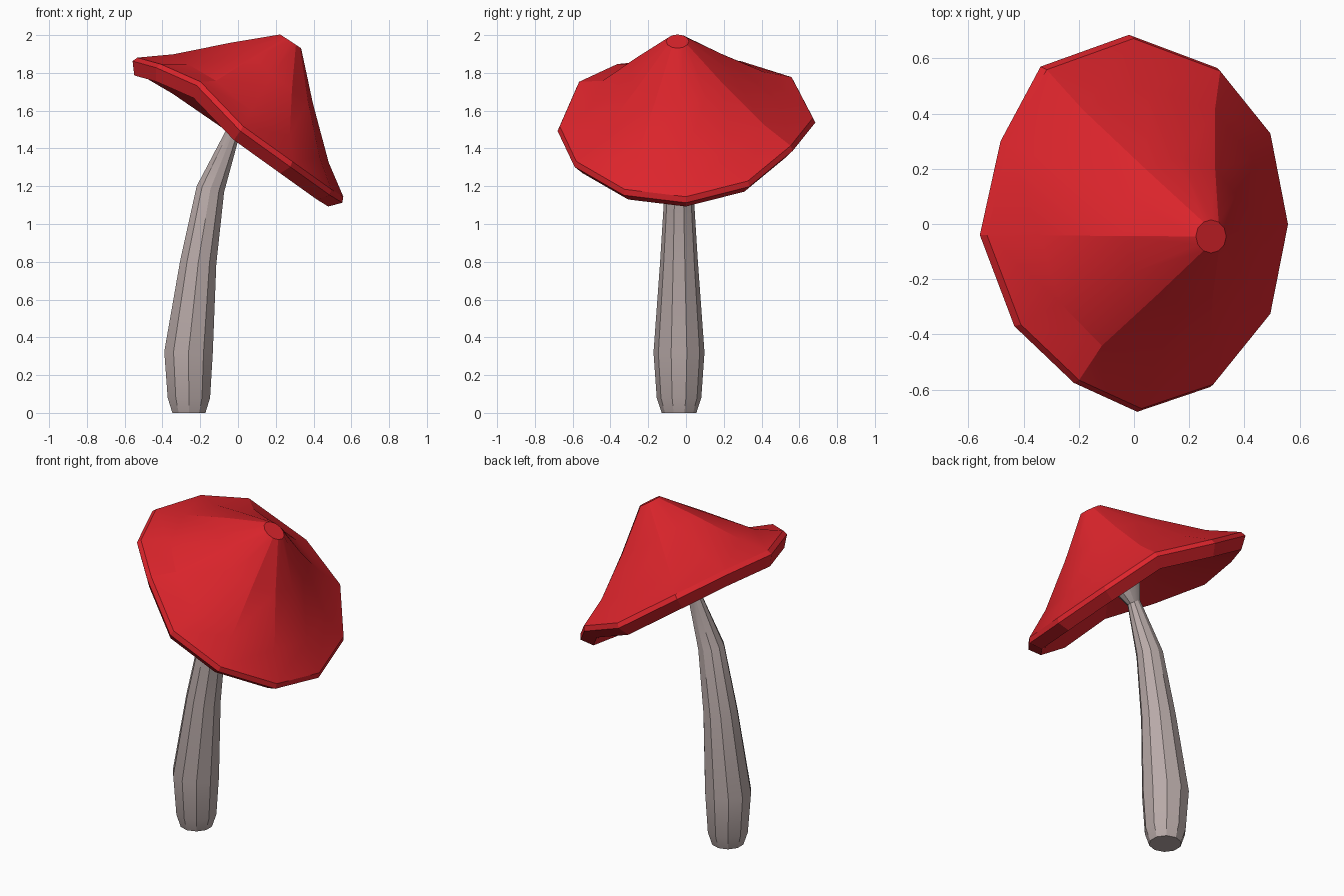
import bpy, bmesh
from math import sin, cos, radians, tan
from mathutils import Vector

if "Cube" in bpy.data.objects:
    bpy.data.objects.remove(bpy.data.objects["Cube"])


def loft(name, rings, color, angle):
    """Skin equal-length rings, close both ends, smooth by angle."""
    bm = bmesh.new()
    loops = [[bm.verts.new(p) for p in ring] for ring in rings]
    n = len(loops[0])
    for a, b in zip(loops, loops[1:]):
        for i in range(n):
            j = (i + 1) % n
            bm.faces.new((a[i], a[j], b[j], b[i]))
    bm.faces.new(loops[0])
    bm.faces.new(loops[-1])
    bmesh.ops.recalc_face_normals(bm, faces=bm.faces)
    mesh = bpy.data.meshes.new(name)
    bm.to_mesh(mesh)
    bm.free()
    obj = bpy.data.objects.new(name, mesh)
    bpy.context.collection.objects.link(obj)
    mat = bpy.data.materials.new(name + "_color")
    mat.diffuse_color = (*color, 1)
    mat.use_nodes = True
    mat.node_tree.nodes["Principled BSDF"].inputs["Base Color"].default_value = mat.diffuse_color
    mesh.materials.append(mat)
    bpy.ops.object.select_all(action='DESELECT')
    obj.select_set(True)
    bpy.context.view_layer.objects.active = obj
    bpy.ops.object.shade_smooth_by_angle(angle=radians(angle))
    return obj


# Cap: uneven twelve-sided rim, tilted along an axis, with a small flat tip
axis = Vector((0.55, 0, 0.835)).normalized()
side = Vector((axis.z, 0, -axis.x))
rim = [Vector(p) for p in (
    (-0.01, 0.685, 1.55), (0.31, 0.565, 1.40), (0.495, 0.335, 1.21),
    (0.56, 0.0, 1.125), (0.495, -0.33, 1.165), (0.285, -0.59, 1.315),
    (0.02, -0.68, 1.505), (-0.21, -0.575, 1.745), (-0.425, -0.37, 1.84),
    (-0.55, -0.04, 1.875), (-0.475, 0.30, 1.855), (-0.33, 0.57, 1.77))]
center = sum(rim, Vector()) / 12
tip_center = Vector((0.279, -0.045, 1.967))
tip = []
for i in range(12):
    a = radians(90 - 30 * i)
    tip.append(tip_center + 0.06 * (cos(a) * 1.1 * side + sin(a) * Vector((0, 1, 0))))


def slope(t, sags):
    return [p.lerp(q, t) - s * axis for p, q, s in zip(tip, rim, sags)]


def under(scale, lift):
    return [center + (q - center) * scale + lift * axis for q in rim]


dent = [0.03] * 6 + [0.04, 0.065, 0.045] + [0.015, 0.025, 0.03]
cap_rings = [
    tip,
    slope(0.34, [0.025] * 9 + [0.0, 0.01, 0.02]),
    slope(0.72, dent),
    slope(0.98, [-0.004] * 12),
    under(1.0, -0.015),
    under(0.925, -0.075),       # rolled lip
    under(0.87, -0.06),
    under(0.5, 0.07),           # hollow underside
    under(0.1, 0.16),
]
loft("cap", cap_rings, (0.72, 0.018, 0.025), 20)

# Stem: ten-sided, bent, thick near the foot, flared where it meets the cap
stem_rings = []
for x, z, r, tilt in ((-0.26, 0.0, 0.092, 0), (-0.26, 0.08, 0.118, 0),
                      (-0.262, 0.32, 0.135, 2), (-0.21, 0.80, 0.10, 7),
                      (-0.146, 1.185, 0.076, 13), (-0.03, 1.475, 0.036, 30),
                      (0.02, 1.56, 0.075, 33), (0.09, 1.66, 0.10, 33)):
    ring = []
    for k in range(10):
        a = radians(90 + 36 * k)
        dx = r * cos(a)
        ring.append((x + dx, -0.037 + r * sin(a), z - dx * tan(radians(tilt))))
    stem_rings.append(ring)
loft("stem", stem_rings, (0.48, 0.40, 0.39), 30)
